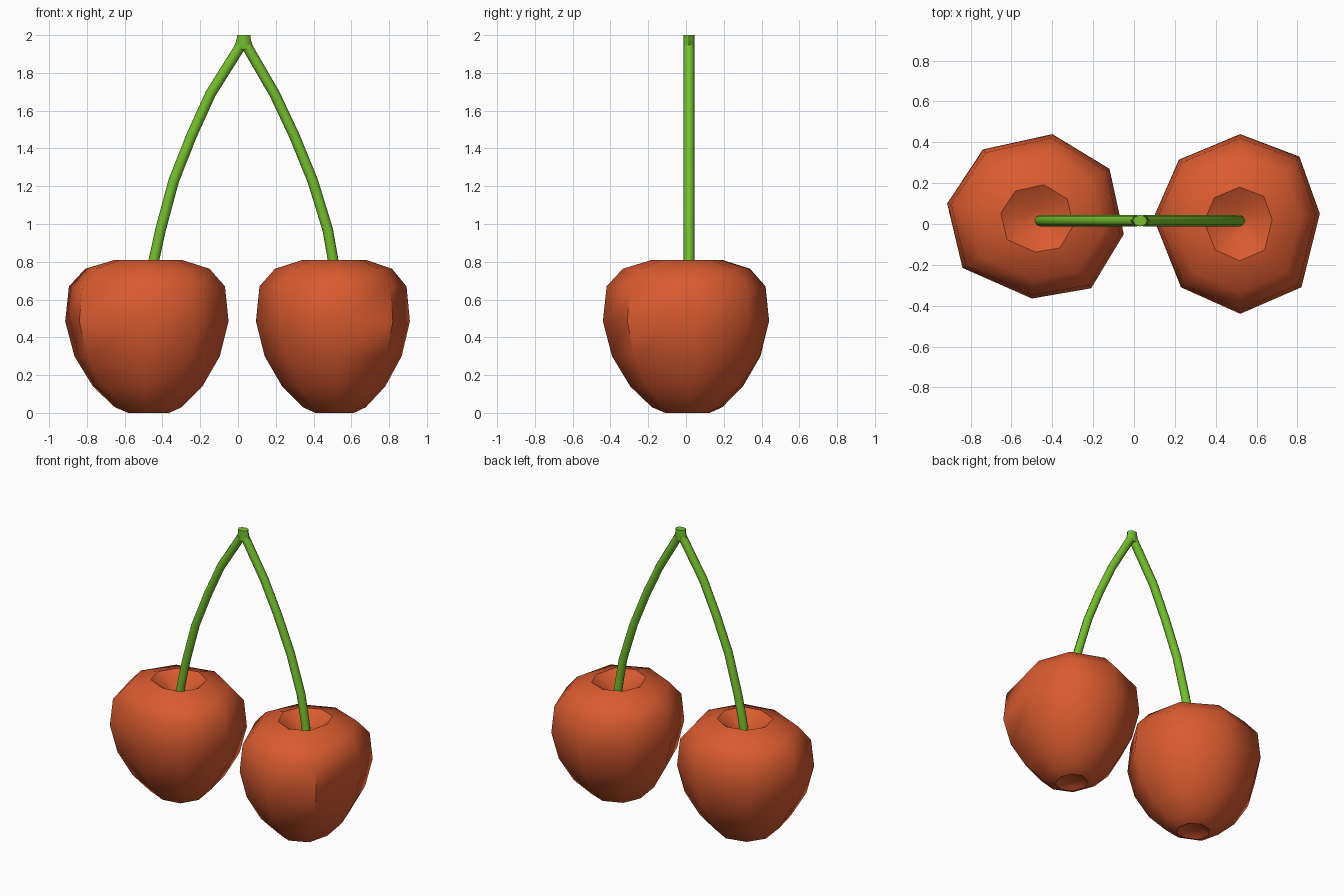
import bpy, bmesh, math
from mathutils import Vector

if "Cube" in bpy.data.objects:
    bpy.data.objects.remove(bpy.data.objects["Cube"])


def material(name, rgb):
    m = bpy.data.materials.new(name)
    m.diffuse_color = (*rgb, 1)
    m.use_nodes = True
    m.node_tree.nodes["Principled BSDF"].inputs["Base Color"].default_value = m.diffuse_color
    return m


RED = material("cherry red", (0.70, 0.105, 0.03))
GREEN = material("stem green", (0.18, 0.53, 0.026))


def skin(name, rings, mat, angle):
    """Join equal-sized rings of points into a closed, capped surface."""
    bm = bmesh.new()
    loops = [[bm.verts.new(p) for p in ring] for ring in rings]
    for a, b in zip(loops, loops[1:]):
        n = len(a)
        for i in range(n):
            bm.faces.new((a[i], a[(i + 1) % n], b[(i + 1) % n], b[i]))
    bm.faces.new(loops[0][::-1])
    bm.faces.new(loops[-1])
    bmesh.ops.recalc_face_normals(bm, faces=bm.faces)
    me = bpy.data.meshes.new(name)
    bm.to_mesh(me)
    bm.free()
    me.materials.append(mat)
    ob = bpy.data.objects.new(name, me)
    bpy.context.collection.objects.link(ob)
    bpy.ops.object.select_all(action='DESELECT')
    ob.select_set(True)
    bpy.context.view_layer.objects.active = ob
    bpy.ops.object.shade_smooth_by_angle(angle=math.radians(angle))
    return ob


# Fruit: eight-sided outline scaled by a (width, height) profile,
# with a small dimple below and a wider one around the stem
PROFILE = [(0.17, 0.02), (0.25, 0.0), (0.41, 0.03), (0.67, 0.14), (0.89, 0.30),
           (1.0, 0.485), (0.955, 0.67), (0.76, 0.763), (0.41, 0.81), (0.13, 0.735)]


def cherry(name, center, outline):
    cx, cy = center
    rings = [[(cx + (x - cx) * s, cy + (y - cy) * s, z) for x, y in outline]
             for s, z in PROFILE]
    skin(name, rings, RED, 50)


cherry("left_cherry", (-0.47, 0.02),
       [(-0.05, -0.05), (-0.12, 0.27), (-0.40, 0.44), (-0.74, 0.365),
        (-0.915, 0.10), (-0.84, -0.215), (-0.50, -0.365), (-0.21, -0.315)])
cherry("right_cherry", (0.515, 0.0),
       [(0.91, 0.05), (0.81, 0.33), (0.52, 0.44), (0.22, 0.315),
        (0.095, 0.03), (0.23, -0.31), (0.52, -0.44), (0.82, -0.31)])

# Stems: round tubes swept along a path in the x-z plane
SY = 0.016
R = 0.028


def stem(name, path):
    pts = [Vector((x, SY, z)) for x, z in path]
    rings = []
    for i, p in enumerate(pts):
        t = (pts[min(i + 1, len(pts) - 1)] - pts[max(i - 1, 0)]).normalized()
        side = Vector((t.z, 0, -t.x))
        rings.append([p + R * (side * math.cos(a) + Vector((0, 1, 0)) * math.sin(a))
                      for a in (math.tau * k / 8 for k in range(8))])
    skin(name, rings, GREEN, 60)


stem("left_stem", [(-0.463, 0.70), (-0.447, 0.80), (-0.41, 0.97), (-0.34, 1.23),
                   (-0.245, 1.47), (-0.145, 1.69), (0.015, 1.945)])
stem("right_stem", [(0.52, 0.70), (0.505, 0.80), (0.475, 0.97), (0.395, 1.23),
                    (0.297, 1.47), (0.193, 1.69), (0.045, 1.945)])

# Knob where the stems meet
knob = [[(0.03 + rx * math.cos(a), SY + R * math.sin(a), z)
         for a in (math.tau * k / 8 for k in range(8))]
        for rx, z in ((0.035, 1.925), (0.047, 1.945), (0.036, 1.985), (0.036, 2.0))]
skin("stem_knob", knob, GREEN, 50)
